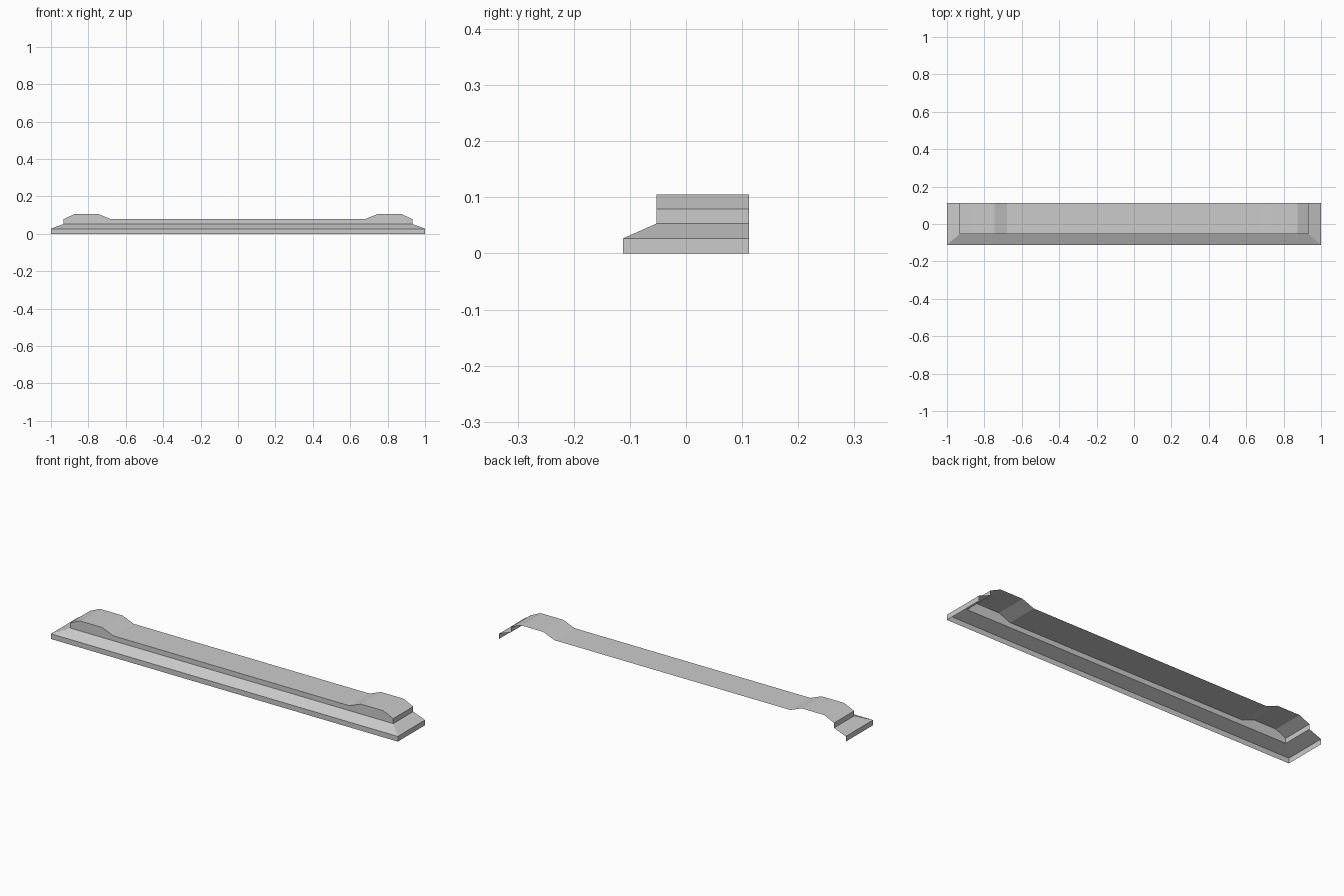
import bpy
import bmesh

cube = bpy.data.objects.get("Cube")
if cube:
    bpy.data.objects.remove(cube, do_unlink=True)

BACK = 0.112          # open rear edge shared by all parts
OUTER = (1.0, -0.112)  # half width and front of the base
INNER = (0.932, -0.053)  # half width and front of the cover

grey = bpy.data.materials.new("light_grey")
grey.use_nodes = True
grey.diffuse_color = (0.6, 0.6, 0.6, 1)
grey.node_tree.nodes["Principled BSDF"].inputs["Base Color"].default_value = (0.6, 0.6, 0.6, 1)


def finish(bm, name):
    mesh = bpy.data.meshes.new(name)
    bm.to_mesh(mesh)
    bm.free()
    mesh.materials.append(grey)
    obj = bpy.data.objects.new(name, mesh)
    bpy.context.collection.objects.link(obj)


def u_ring(bm, size, z):
    """Three-sided outline, open at the back."""
    half, front = size
    return [bm.verts.new((x, y, z)) for x, y in
            ((-half, BACK), (-half, front), (half, front), (half, BACK))]


# Base skirt: upright lip, then a mitred slope
bm = bmesh.new()
rings = [u_ring(bm, OUTER, 0), u_ring(bm, OUTER, 0.027), u_ring(bm, INNER, 0.053)]
for low, high in zip(rings, rings[1:]):
    for i in range(3):
        bm.faces.new((low[i], low[i + 1], high[i + 1], high[i]))
finish(bm, "base_skirt")

# Cover: raised pad at each end, open back and underside
half_profile = [(0.932, 0.079), (0.875, 0.105), (0.745, 0.105), (0.68, 0.079)]
profile = [(-x, z) for x, z in half_profile] + half_profile[::-1]
bm = bmesh.new()
foot = u_ring(bm, INNER, 0.053)
front = [bm.verts.new((x, INNER[1], z)) for x, z in profile]
back = [bm.verts.new((x, BACK, z)) for x, z in profile]
for i in range(len(profile) - 1):
    bm.faces.new((front[i], front[i + 1], back[i + 1], back[i]))
bm.faces.new([foot[1], foot[2]] + front[::-1])
bm.faces.new((foot[0], foot[1], front[0], back[0]))
bm.faces.new((foot[2], foot[3], back[-1], front[-1]))
finish(bm, "raised_cover")
